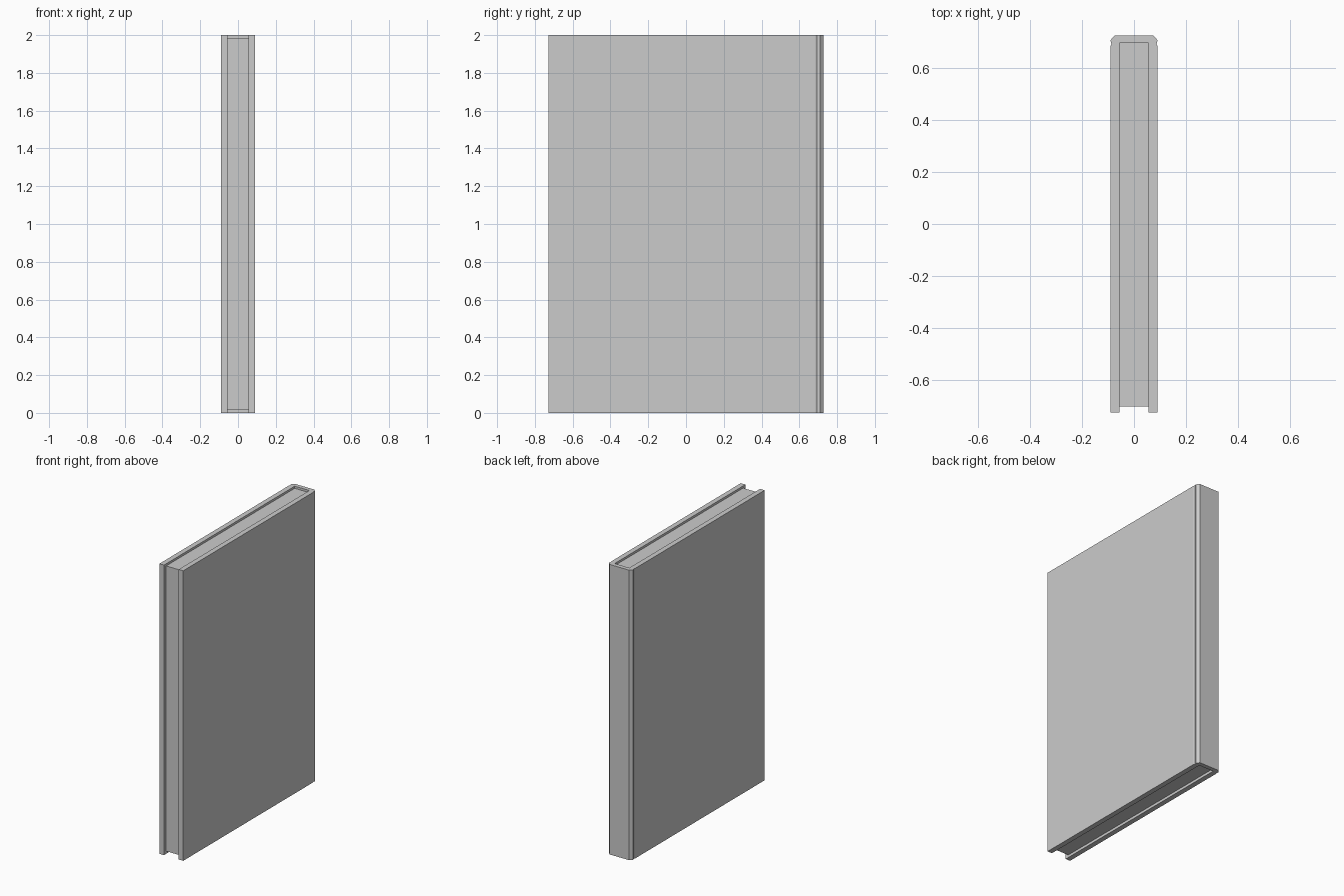
import bpy, bmesh

if "Cube" in bpy.data.objects:
    bpy.data.objects.remove(bpy.data.objects["Cube"])


def prism(name, outline, z0, z1):
    """Extrude a closed xy outline from z0 to z1."""
    bm = bmesh.new()
    face = bm.faces.new([bm.verts.new((x, y, z0)) for x, y in outline])
    ext = bmesh.ops.extrude_face_region(bm, geom=[face])
    top = [v for v in ext["geom"] if isinstance(v, bmesh.types.BMVert)]
    bmesh.ops.translate(bm, verts=top, vec=(0, 0, z1 - z0))
    bmesh.ops.recalc_face_normals(bm, faces=bm.faces)
    mesh = bpy.data.meshes.new(name)
    bm.to_mesh(mesh)
    bm.free()
    obj = bpy.data.objects.new(name, mesh)
    bpy.context.collection.objects.link(obj)
    return obj


def mirrored(half):
    """Close a right-hand half outline with its mirror image across x = 0."""
    return half + [(-x, y) for x, y in reversed(half)]


# Cover: U-shaped wrap with hinge crease and chamfered spine
cover_half = [(0.056, 0.698), (0.056, -0.727), (0.091, -0.727),
              (0.091, 0.685), (0.087, 0.693), (0.091, 0.709), (0.074, 0.727)]
prism("cover", mirrored(cover_half), 0.0, 2.0)

# Page block, slightly inset from the cover edges
prism("pages", mirrored([(0.056, -0.703), (0.056, 0.698)]), 0.018, 1.985)
